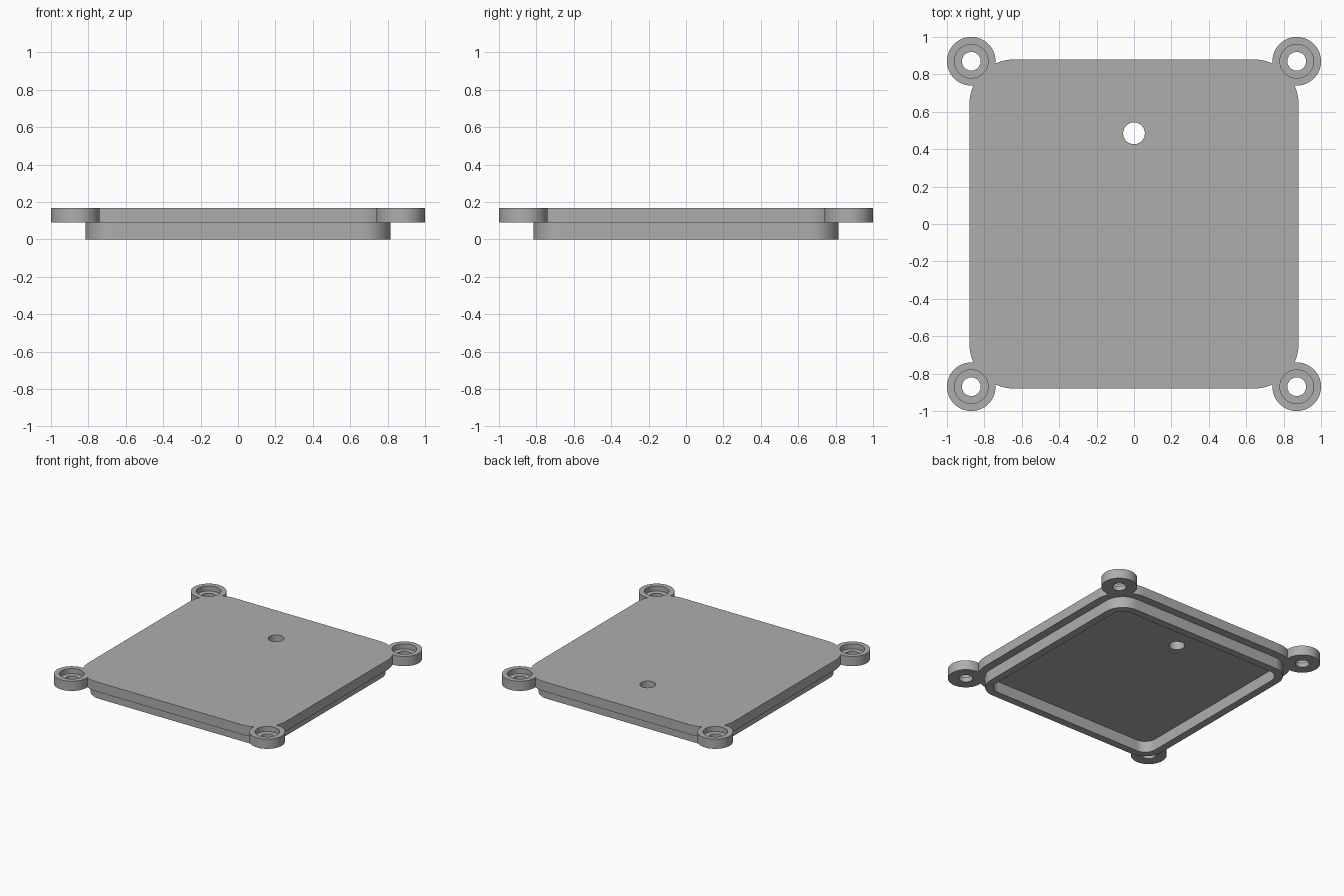
import bpy, bmesh, math

if "Cube" in bpy.data.objects:
    bpy.data.objects.remove(bpy.data.objects["Cube"])

TOP, STEP = 0.168, 0.09      # top face and underside of the plate
EAR = 0.87                   # screw ear centre offset

grey = bpy.data.materials.new("mid_grey")
grey.use_nodes = True
colour = (0.42, 0.42, 0.42, 1)
grey.diffuse_color = colour
grey.node_tree.nodes["Principled BSDF"].inputs["Base Color"].default_value = colour


def prism(name, outline, z0, z1):
    """Extrude a closed outline from z0 up to z1."""
    bm = bmesh.new()
    base = bm.faces.new([bm.verts.new((x, y, z0)) for x, y in outline])
    top = bmesh.ops.extrude_face_region(bm, geom=[base])["geom"]
    verts = [v for v in top if isinstance(v, bmesh.types.BMVert)]
    bmesh.ops.translate(bm, verts=verts, vec=(0, 0, z1 - z0))
    bmesh.ops.recalc_face_normals(bm, faces=bm.faces)
    mesh = bpy.data.meshes.new(name)
    bm.to_mesh(mesh)
    bm.free()
    mesh.materials.append(grey)
    obj = bpy.data.objects.new(name, mesh)
    bpy.context.collection.objects.link(obj)
    return obj


def circle(x, y, r, n=64):
    return [(x + r * math.cos(math.tau * i / n), y + r * math.sin(math.tau * i / n))
            for i in range(n)]


def rounded_square(half, r, n=16):
    c = half - r
    points = []
    for k, (sx, sy) in enumerate([(1, 1), (-1, 1), (-1, -1), (1, -1)]):
        for i in range(n + 1):
            a = math.pi / 2 * (k + i / n)
            points.append((sx * c + r * math.cos(a), sy * c + r * math.sin(a)))
    return points


def combine(target, tool, operation):
    """Apply a boolean and discard the tool."""
    mod = target.modifiers.new("combine", "BOOLEAN")
    mod.operation, mod.object, mod.solver = operation, tool, "EXACT"
    bpy.context.view_layer.objects.active = target
    bpy.ops.object.modifier_apply(modifier=mod.name)
    bpy.data.objects.remove(tool)


# Plate with the raised rim underneath
lid = prism("lid_plate", rounded_square(0.88, 0.24), STEP, TOP)
combine(lid, prism("rim", rounded_square(0.815, 0.155), 0, 0.12), "UNION")
combine(lid, prism("recess", rounded_square(0.755, 0.095), -0.1, STEP), "DIFFERENCE")

# Screw ears with counterbored holes
corners = [(sx * EAR, sy * EAR) for sx in (-1, 1) for sy in (-1, 1)]
for x, y in corners:
    combine(lid, prism("ear", circle(x, y, 0.13), STEP, TOP), "UNION")
for x, y in corners:
    combine(lid, prism("counterbore", circle(x, y, 0.09), 0.127, 0.3), "DIFFERENCE")
    combine(lid, prism("screw_hole", circle(x, y, 0.05), -0.1, 0.3), "DIFFERENCE")

# Cable hole through the plate
combine(lid, prism("cable_hole", circle(0, 0.485, 0.058), -0.1, 0.3), "DIFFERENCE")

bpy.ops.object.select_all(action="DESELECT")
lid.select_set(True)
bpy.context.view_layer.objects.active = lid
bpy.ops.object.shade_smooth_by_angle(angle=math.radians(30))
